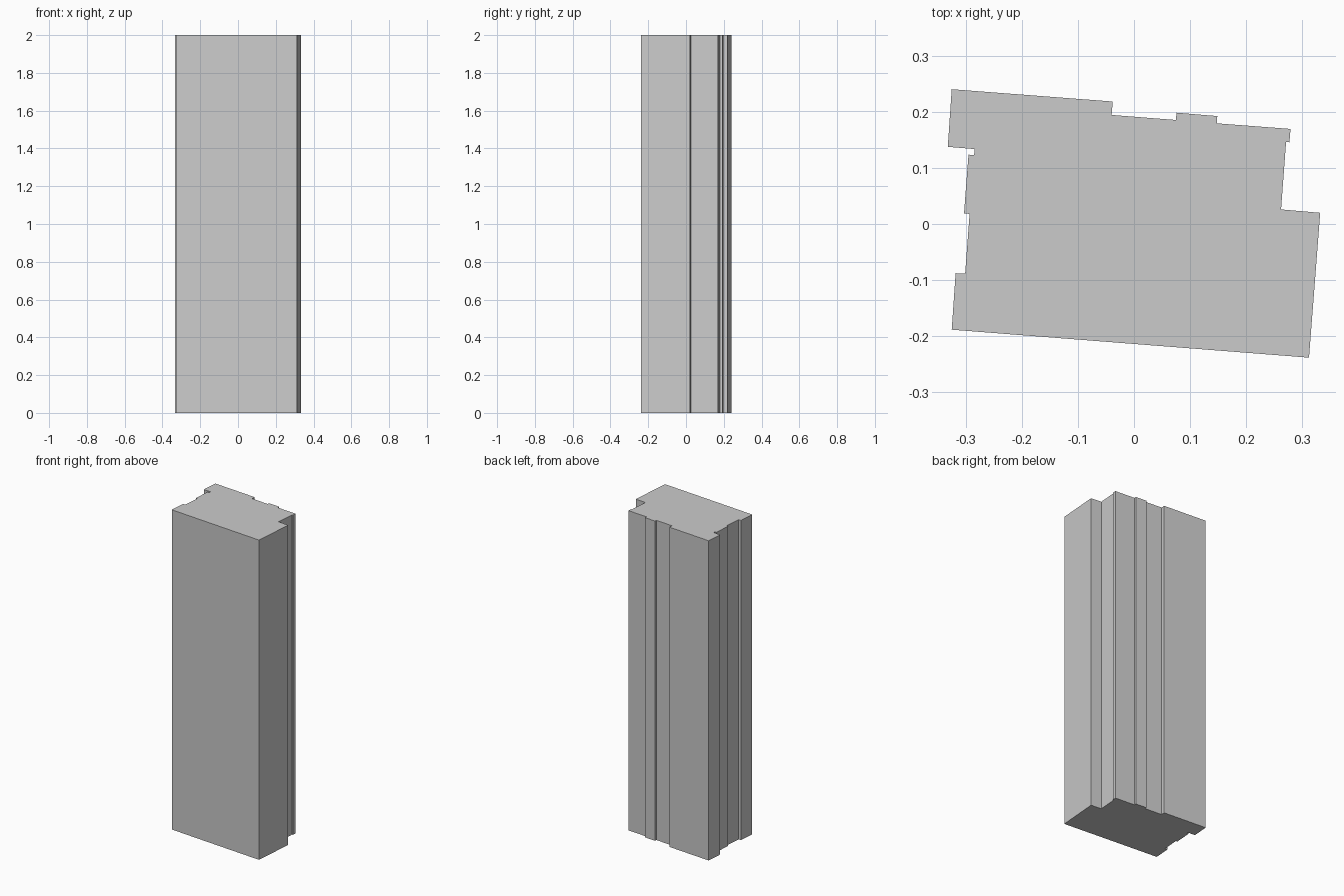
import bpy, bmesh

if "Cube" in bpy.data.objects:
    bpy.data.objects.remove(bpy.data.objects["Cube"])

HEIGHT = 2.0

# Footprint of the tower, clockwise from the back left corner
footprint = [
    # stepped back wall
    (-0.326, 0.241), (-0.038, 0.219), (-0.040, 0.195), (0.075, 0.186),
    (0.076, 0.199), (0.149, 0.193), (0.148, 0.180), (0.280, 0.170),
    # right wall with wide front wing
    (0.278, 0.146), (0.272, 0.147), (0.263, 0.026), (0.333, 0.020),
    # plain front wall
    (0.313, -0.239), (-0.326, -0.189),
    # stepped left wall
    (-0.319, -0.088), (-0.302, -0.089), (-0.294, 0.018), (-0.304, 0.019),
    (-0.296, 0.124), (-0.286, 0.123), (-0.285, 0.134), (-0.333, 0.138),
]


def extrude_profile(name, points, height):
    bm = bmesh.new()
    base = bm.faces.new([bm.verts.new((x, y, 0)) for x, y in points])
    result = bmesh.ops.extrude_face_region(bm, geom=[base], use_keep_orig=True)
    top = [v for v in result["geom"] if isinstance(v, bmesh.types.BMVert)]
    bmesh.ops.translate(bm, verts=top, vec=(0, 0, height))
    bmesh.ops.recalc_face_normals(bm, faces=bm.faces)
    mesh = bpy.data.meshes.new(name)
    bm.to_mesh(mesh)
    bm.free()
    obj = bpy.data.objects.new(name, mesh)
    bpy.context.collection.objects.link(obj)
    return obj


# Tower body
extrude_profile("tower_body", footprint, HEIGHT)
